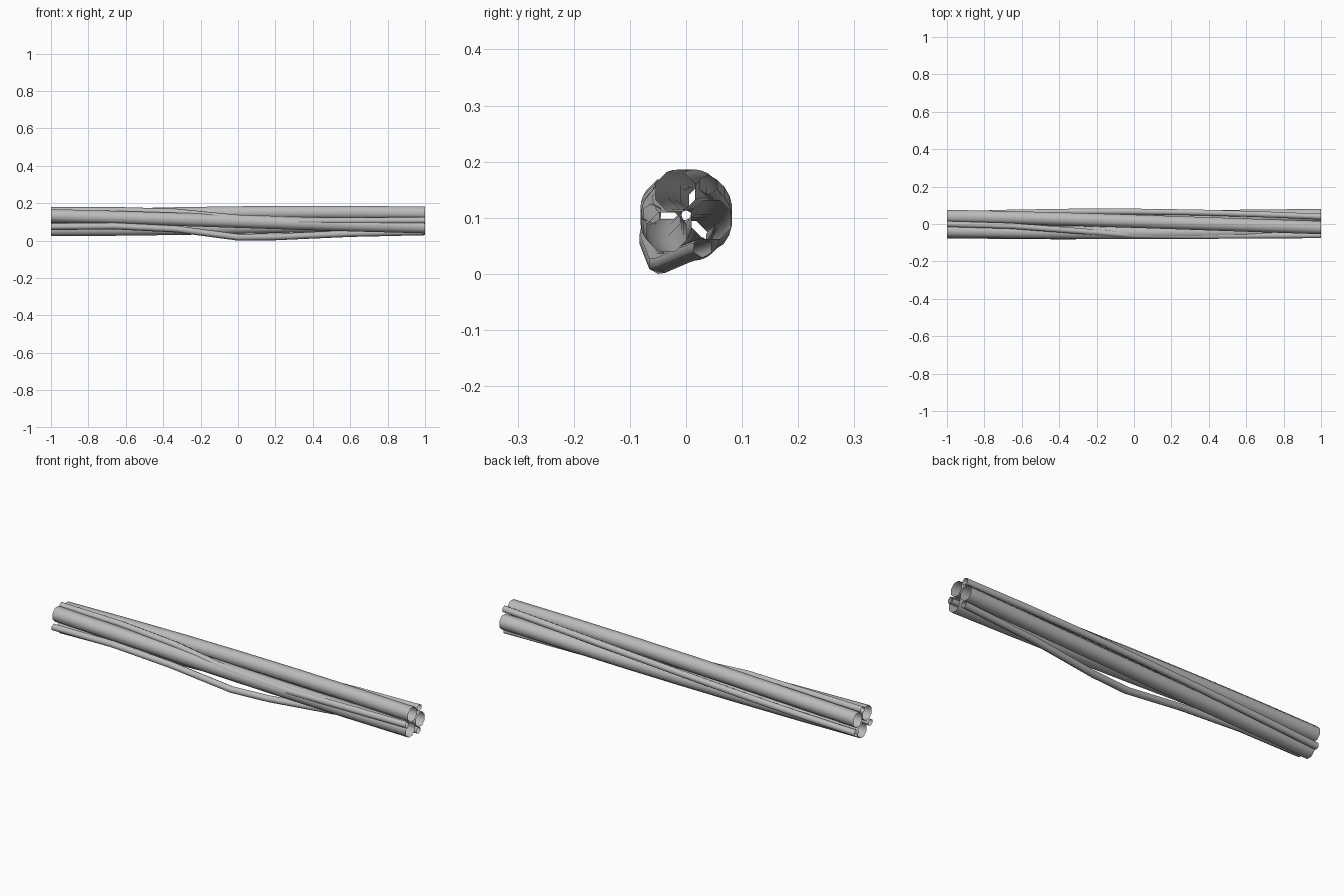
import bpy, bmesh, math

cube = bpy.data.objects.get("Cube")
if cube:
    bpy.data.objects.remove(cube)

# Single grey material
grey = bpy.data.materials.new("plain_grey")
grey.use_nodes = True
colour = (0.5, 0.5, 0.5, 1)
grey.diffuse_color = colour
grey.node_tree.nodes["Principled BSDF"].inputs["Base Color"].default_value = colour

AXIS_Z = 0.105
STATIONS = (-1, -0.66, -0.33, 0, 0.33, 0.66, 1)


def helix(start, end, offset):
    """Path that twists round the bundle axis, angles in degrees."""
    path = []
    for x in STATIONS:
        a = math.radians(start + (end - start) * (x + 1) / 2)
        path.append((x, offset * math.cos(a), AXIS_Z + offset * math.sin(a)))
    return path


def tube(name, radius, path, sides=6):
    """Open-ended tube with upright rings along the path."""
    bm = bmesh.new()
    rings = []
    for x, y, z in path:
        ring = []
        for i in range(sides):
            a = math.tau * (i + 0.5) / sides
            ring.append(bm.verts.new((x, y + radius * math.cos(a), z + radius * math.sin(a))))
        rings.append(ring)
    for r, s in zip(rings, rings[1:]):
        for i in range(sides):
            j = (i + 1) % sides
            bm.faces.new((r[i], r[j], s[j], s[i])).smooth = True
    bmesh.ops.recalc_face_normals(bm, faces=bm.faces)
    mesh = bpy.data.meshes.new(name)
    bm.to_mesh(mesh)
    bm.free()
    mesh.materials.append(grey)
    bpy.context.collection.objects.link(bpy.data.objects.new(name, mesh))


# Three thick pipes twisting together
for name, start, end in (("upper_pipe", 28, 115), ("back_pipe", -85, -10), ("front_pipe", 142, 222)):
    tube(name, 0.038, helix(start, end, 0.046), 8)

# Thin cable lying in the rear groove
tube("rear_cable", 0.018, helix(-40, 54, 0.067))

# Thin cable crossing from the top to the front
tube("crossing_cable", 0.018, [
    (-1, 0, 0.162), (-0.66, -0.01, 0.162), (-0.33, -0.035, 0.153),
    (0, -0.06, 0.12), (0.33, -0.064, 0.105), (1, -0.06, 0.108)])

# Thin cable sagging below the bundle
tube("sagging_cable", 0.018, [
    (-1, -0.062, 0.075), (-0.66, -0.064, 0.078), (-0.33, -0.067, 0.062),
    (0, -0.05, 0.018), (0.2, -0.037, 0.02), (0.6, 0.005, 0.038), (1, 0.03, 0.047)])
